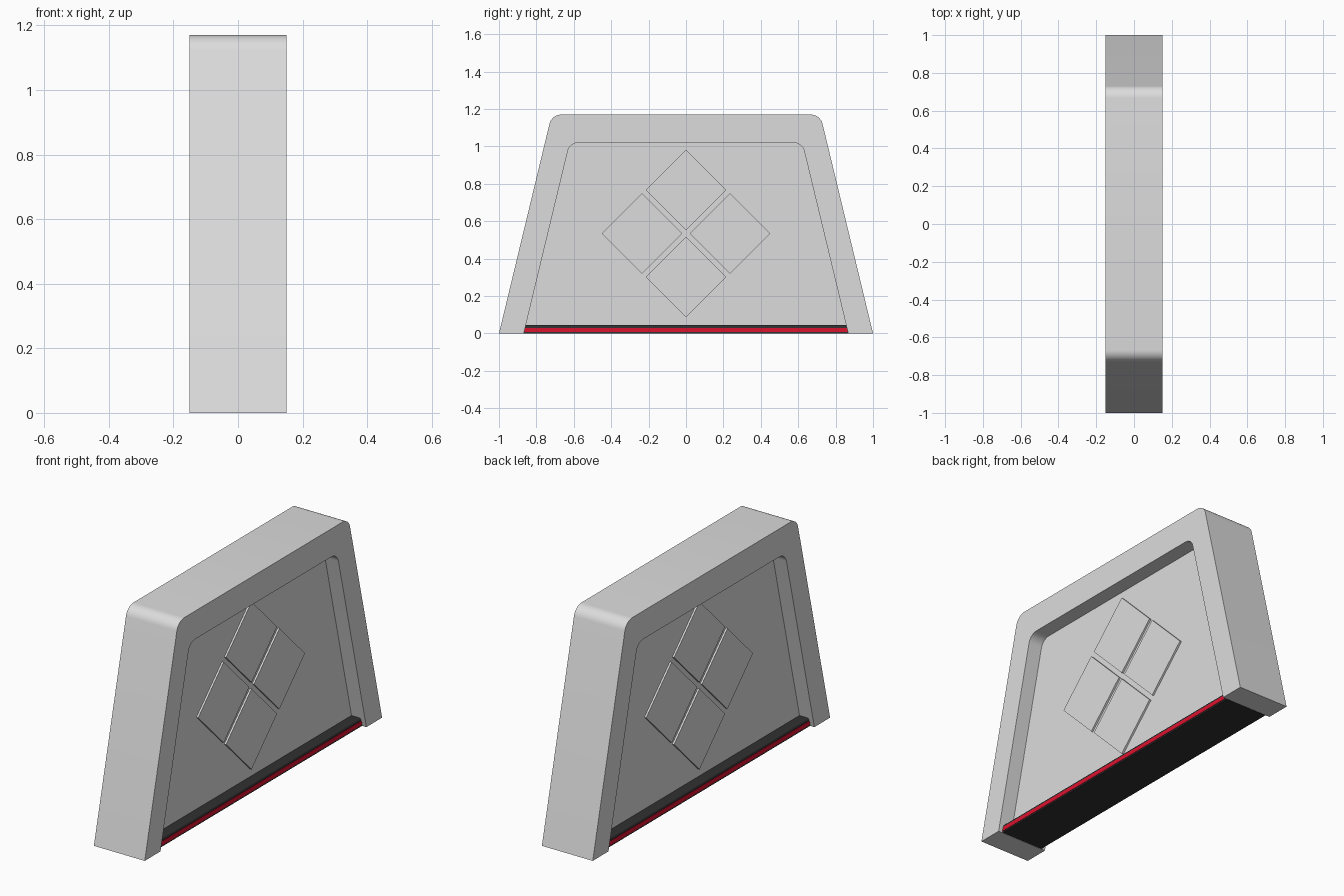
import bpy, bmesh, math

if "Cube" in bpy.data.objects:
    bpy.data.objects.remove(bpy.data.objects["Cube"])


def material(name, rgb):
    m = bpy.data.materials.new(name)
    m.diffuse_color = (*rgb, 1)
    m.use_nodes = True
    m.node_tree.nodes["Principled BSDF"].inputs["Base Color"].default_value = m.diffuse_color
    return m


GREY = material("light_grey", (0.72, 0.72, 0.72))
DARK = material("dark_charcoal", (0.03, 0.03, 0.03))
RED = material("red", (0.72, 0.006, 0.03))


def finish(bm, name, mat):
    bmesh.ops.recalc_face_normals(bm, faces=bm.faces)
    me = bpy.data.meshes.new(name)
    bm.to_mesh(me)
    bm.free()
    ob = bpy.data.objects.new(name, me)
    bpy.context.collection.objects.link(ob)
    me.materials.append(mat)
    bpy.context.view_layer.objects.active = ob
    ob.select_set(True)
    bpy.ops.object.shade_smooth_by_angle(angle=math.radians(30))
    ob.select_set(False)
    return ob


def prism(name, pts, axis, lo, hi, mat):
    """Extrude a closed outline along x (points are y,z) or y (points are x,z)."""
    bm = bmesh.new()
    place = (lambda p, t: (t, p[0], p[1])) if axis == "x" else (lambda p, t: (p[0], t, p[1]))
    a = [bm.verts.new(place(p, lo)) for p in pts]
    b = [bm.verts.new(place(p, hi)) for p in pts]
    bm.faces.new(a)
    bm.faces.new(b)
    for i in range(len(pts)):
        j = (i + 1) % len(pts)
        bm.faces.new((a[i], a[j], b[j], b[i]))
    return finish(bm, name, mat)


SLOPE = 0.241


def arch(foot, top, r, base=0.0, n=8):
    """Open trapezoid outline with rounded upper corners, from +y foot to -y foot."""
    tilt = math.atan(SLOPE)
    cz = top - r
    cy = foot - SLOPE * cz - r / math.cos(tilt)
    right = [(foot - SLOPE * base, base)]
    for i in range(n + 1):
        a = tilt + (math.pi / 2 - tilt) * i / n
        right.append((cy + r * math.cos(a), cz + r * math.sin(a)))
    return right + [(-y, z) for y, z in reversed(right)]


# Outer frame, open at the bottom
outer, inner = arch(1.0, 1.17, 0.065), arch(0.867, 1.02, 0.06)
bm = bmesh.new()
rings = [[bm.verts.new((x, y, z)) for y, z in path]
         for x, path in ((-0.15, outer), (0.15, outer), (0.15, inner), (-0.15, inner))]
for k in range(4):
    p, q = rings[k], rings[(k + 1) % 4]
    for i in range(len(outer) - 1):
        bm.faces.new((p[i], p[i + 1], q[i + 1], q[i]))
for end in (0, -1):
    bm.faces.new([r[end] for r in rings])
finish(bm, "outer_frame", GREY)

# Recessed centre panel
prism("centre_panel", arch(0.867, 1.02, 0.06, 0.01), "x", -0.07, 0.07, GREY)

# Base bar with rounded upper edges
r, w, h = 0.012, 0.125, 0.045
side = [(w, 0)] + [(w - r + r * math.cos(a), h - r + r * math.sin(a))
                   for a in (math.pi / 2 * i / 5 for i in range(6))]
prism("base_bar", side + [(-x, z) for x, z in reversed(side)], "y", -0.865, 0.865, DARK)

# Raised tiles and red stripes on both sides
D = 0.215
for s, label in ((1, "right"), (-1, "left")):
    lo, hi = sorted((s * 0.065, s * 0.08))
    for i, (cy, cz) in enumerate(((0, 0.766), (0, 0.302), (0.235, 0.534), (-0.235, 0.534))):
        prism(f"diamond_tile_{label}_{i + 1}",
              [(cy + D, cz), (cy, cz + D), (cy - D, cz), (cy, cz - D)], "x", lo, hi, GREY)
    lo, hi = sorted((s * 0.122, s * 0.127))
    prism(f"red_stripe_{label}",
          [(-0.865, 0.008), (0.865, 0.008), (0.86, 0.03), (-0.86, 0.03)], "x", lo, hi, RED)
